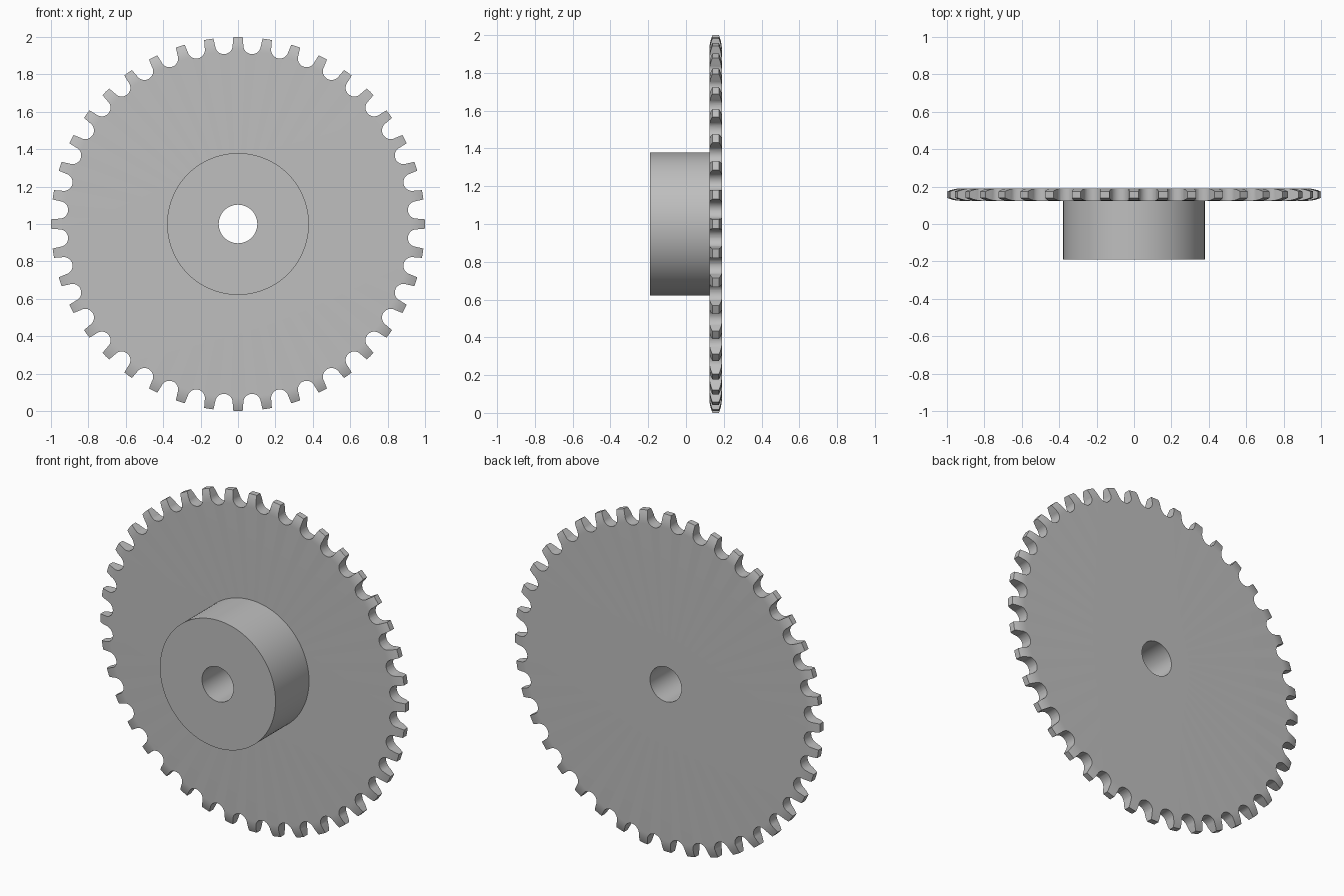
import bpy, bmesh
from math import sin, cos, pi, radians
from mathutils import Vector, Matrix

default = bpy.data.objects.get("Cube")
if default:
    bpy.data.objects.remove(default, do_unlink=True)

TEETH = 40
SEGMENTS = 160
BORE, HUB = 0.103, 0.379            # radii
FRONT, STEP, BACK = -0.19, 0.124, 0.19   # depth stations along y
PITCH_R, ROLLER = 0.958, 0.047      # chain roller seats
TIP_HALF = 0.017                    # half thickness at the tooth tips
SHOULDER = 0.925                    # where the teeth begin to thin

steel = bpy.data.materials.new("grey steel")
steel.use_nodes = True
grey = (0.52, 0.52, 0.52, 1)
steel.diffuse_color = grey
steel.node_tree.nodes["Principled BSDF"].inputs["Base Color"].default_value = grey


def finish(name, bm):
    bmesh.ops.recalc_face_normals(bm, faces=bm.faces)
    mesh = bpy.data.meshes.new(name)
    bm.to_mesh(mesh)
    bm.free()
    mesh.materials.append(steel)
    obj = bpy.data.objects.new(name, mesh)
    bpy.context.collection.objects.link(obj)
    obj.location.z = 1
    return obj


def lathe(name, profile, closed):
    """Turn a (radius, y) profile around the y axis."""
    bm = bmesh.new()
    verts = [bm.verts.new((r, y, 0)) for r, y in profile]
    pairs = list(zip(verts, verts[1:]))
    if closed:
        pairs.append((verts[-1], verts[0]))
    edges = [bm.edges.new(p) for p in pairs]
    bmesh.ops.spin(bm, geom=verts + edges, cent=(0, 0, 0), axis=(0, 1, 0),
                   angle=2 * pi, steps=SEGMENTS)
    bmesh.ops.remove_doubles(bm, verts=bm.verts, dist=1e-5)
    return finish(name, bm)


def smooth(obj):
    bpy.ops.object.select_all(action="DESELECT")
    obj.select_set(True)
    bpy.context.view_layer.objects.active = obj
    bpy.ops.object.shade_smooth_by_angle(angle=radians(30))


# Hub: bored cylinder, open where it meets the plate
hub = lathe("hub", [(HUB, STEP), (HUB, FRONT), (BORE, FRONT), (BORE, STEP)], False)

# Plate: disc whose rim curves in towards the tooth tips on both sides
mid, half = (STEP + BACK) / 2, (BACK - STEP) / 2
rim = []
for i in range(7):
    t = i / 6
    rim.append((SHOULDER + (1 - SHOULDER) * t, half - (half - TIP_HALF) * t * t))
profile = [(BORE, STEP)] + [(r, mid - w) for r, w in rim]
profile += [(r, mid + w) for r, w in reversed(rim)] + [(BORE, BACK)]
plate = lathe("toothed_plate", profile, True)

# Roller gaps: round-bottomed slots, slightly flared, between neighbouring teeth
slot = [(PITCH_R - ROLLER * sin(a), -ROLLER * cos(a))
        for a in (pi * i / 14 for i in range(15))]
slot += [(1.02, 0.057), (1.02, -0.057)]
bm = bmesh.new()
for i in range(TEETH):
    turn = Matrix.Rotation((i + 0.5) * 2 * pi / TEETH, 4, "Y")
    ring = [bm.verts.new(turn @ Vector((r, STEP - 0.05, s))) for r, s in slot]
    face = bm.faces.new(ring)
    ext = bmesh.ops.extrude_face_region(bm, geom=[face])["geom"]
    bmesh.ops.translate(bm, vec=(0, BACK - STEP + 0.1, 0),
                        verts=[v for v in ext if isinstance(v, bmesh.types.BMVert)])
cutter = finish("gap_cutter", bm)
cutter.hide_render = True

cut = plate.modifiers.new("gaps", "BOOLEAN")
cut.operation = "DIFFERENCE"
cut.solver = "EXACT"
cut.object = cutter
bpy.context.view_layer.objects.active = plate
plate.select_set(True)
bpy.ops.object.modifier_apply(modifier=cut.name)
bpy.data.objects.remove(cutter, do_unlink=True)

for part in (hub, plate):
    smooth(part)
